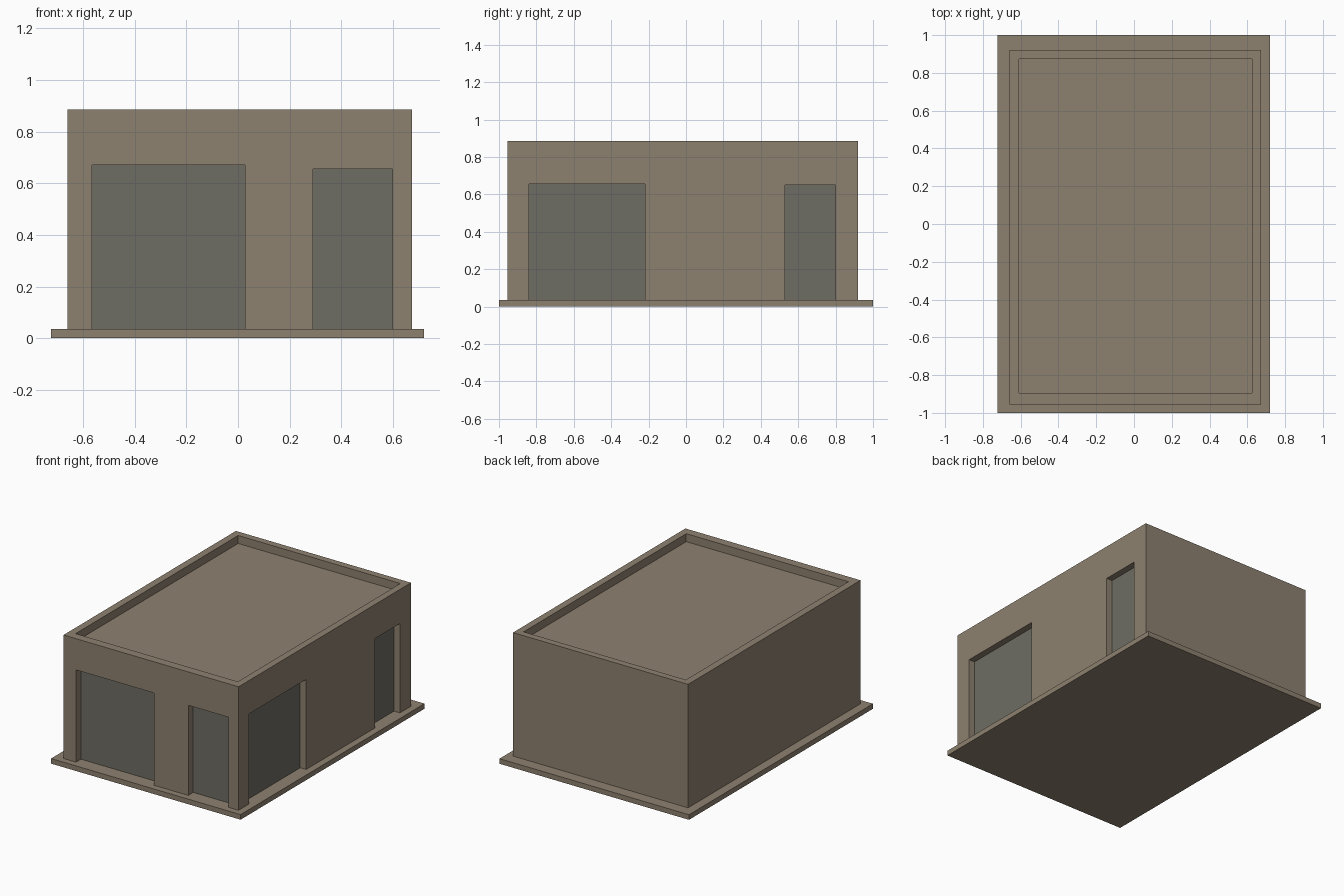
import bpy

cube = bpy.data.objects.get("Cube")
if cube:
    bpy.data.objects.remove(cube, do_unlink=True)


def material(name, rgb):
    m = bpy.data.materials.new(name)
    m.use_nodes = True
    m.diffuse_color = (*rgb, 1)
    m.node_tree.nodes["Principled BSDF"].inputs["Base Color"].default_value = (*rgb, 1)
    return m


def box(name, x, y, z, mat=None):
    """Box spanning the given (low, high) range on each axis."""
    spans = (x, y, z)
    bpy.ops.mesh.primitive_cube_add(size=1)
    ob = bpy.context.object
    ob.name = ob.data.name = name
    for v in ob.data.vertices:
        v.co = [lo + (c + 0.5) * (hi - lo) for c, (lo, hi) in zip(v.co, spans)]
    if mat:
        ob.data.materials.append(mat)
    return ob


def cut(target, cutter):
    """Subtract the cutter from the target and discard it."""
    cutter.hide_render = True
    mod = target.modifiers.new("cut", 'BOOLEAN')
    mod.operation, mod.solver, mod.object = 'DIFFERENCE', 'EXACT', cutter
    bpy.context.view_layer.objects.active = target
    bpy.ops.object.modifier_apply(modifier=mod.name)
    bpy.data.objects.remove(cutter, do_unlink=True)


stucco = material("tan stucco", (0.27, 0.22, 0.16))
glass = material("grey glass", (0.155, 0.15, 0.125))

X0, X1, Y0, Y1 = -0.66, 0.673, -0.955, 0.92    # outer wall faces
IX0, IX1, IY0, IY1 = -0.61, 0.625, -0.895, 0.873  # inner wall faces
BASE, TOP, ROOF = 0.035, 0.885, 0.83

# Ground slab, walls with parapet, and sunken roof
box("ground_slab", (-0.723, 0.72), (-1, 1), (0, BASE), stucco)
walls = box("walls", (X0, X1), (Y0, Y1), (BASE, TOP), stucco)
cut(walls, box("room_cutter", (IX0, IX1), (IY0, IY1), (0, 1)))
box("roof", (IX0, IX1), (IY0, IY1), (ROOF - 0.04, ROOF), stucco)

# Openings: (name, on the front wall, start, end, head height)
openings = [
    ("front_window", True, -0.565, 0.028, 0.67),
    ("front_door", True, 0.29, 0.598, 0.655),
    ("side_window", False, -0.84, -0.22, 0.655),
    ("side_door", False, 0.53, 0.80, 0.65),
]
for name, front, a, b, head in openings:
    if front:
        cut(walls, box("cutter", (a, b), (Y0 - 0.1, IY0 + 0.02), (0, head)))
        box(name + "_pane", (a, b), (IY0 - 0.006, IY0), (BASE, head), glass)
    else:
        cut(walls, box("cutter", (IX1 - 0.02, X1 + 0.1), (a, b), (0, head)))
        box(name + "_pane", (IX1, IX1 + 0.003), (a, b), (BASE, head), glass)
